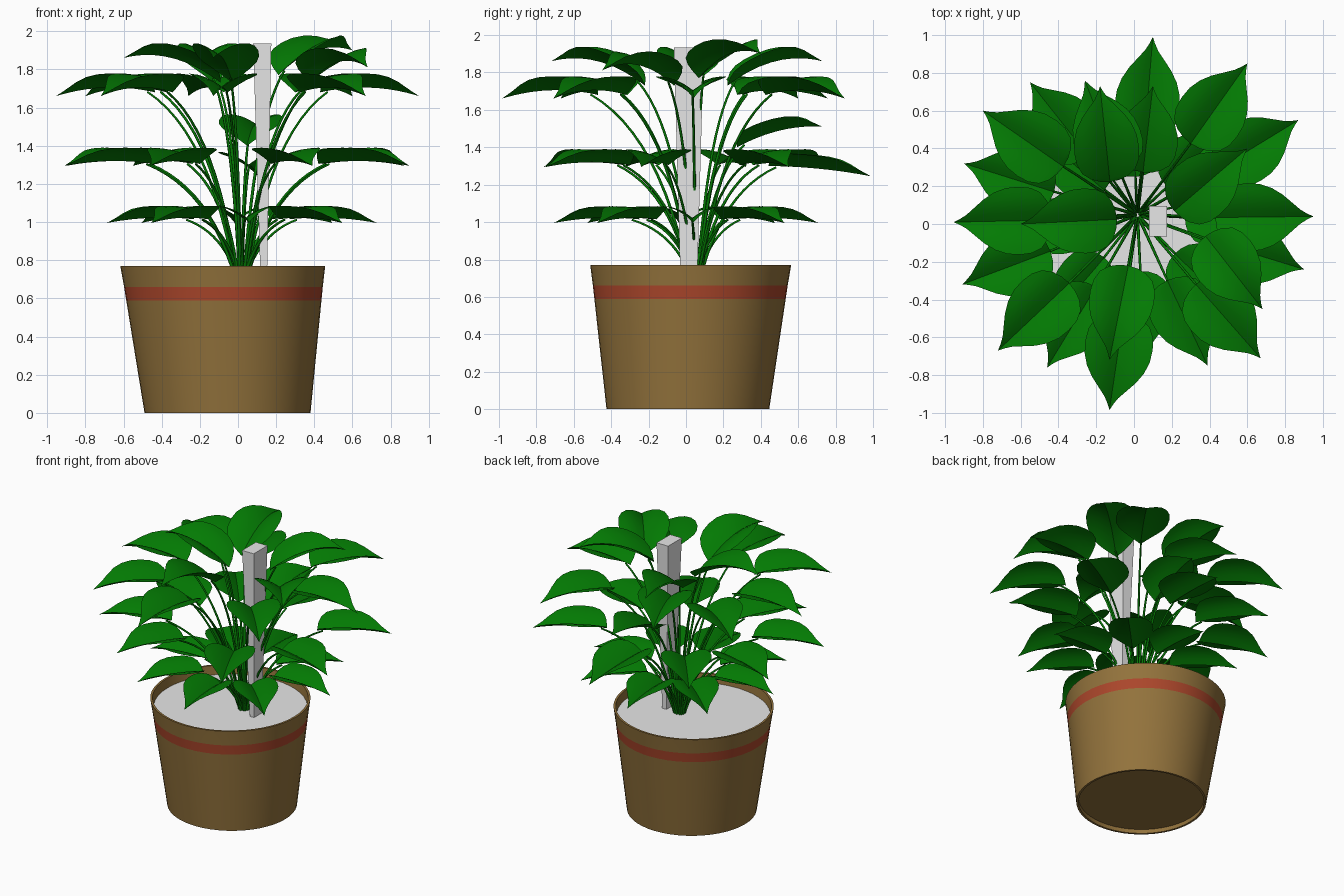
import bpy, bmesh, math
from mathutils import Vector

if "Cube" in bpy.data.objects:
    bpy.data.objects.remove(bpy.data.objects["Cube"])


def material(name, rgb):
    m = bpy.data.materials.new(name)
    m.diffuse_color = (*rgb, 1)
    m.use_nodes = True
    m.node_tree.nodes["Principled BSDF"].inputs["Base Color"].default_value = m.diffuse_color
    return m


LEAF = material("leaf_green", (0.001, 0.195, 0.001))
POT = material("pot_brown", (0.29, 0.17, 0.045))
BAND = material("band_red", (0.41, 0.062, 0.024))
PALE = material("pale_grey", (0.8, 0.8, 0.8))


def make_object(name, bm, mats, smooth=None):
    bmesh.ops.remove_doubles(bm, verts=bm.verts, dist=1e-5)
    me = bpy.data.meshes.new(name)
    bm.to_mesh(me)
    bm.free()
    ob = bpy.data.objects.new(name, me)
    bpy.context.collection.objects.link(ob)
    for m in mats:
        me.materials.append(m)
    if smooth:
        bpy.ops.object.select_all(action='DESELECT')
        ob.select_set(True)
        bpy.context.view_layer.objects.active = ob
        bpy.ops.object.shade_smooth_by_angle(angle=math.radians(smooth))
    return ob


def pot_centre(z):
    # the pot leans slightly as it rises
    k = z / 0.77
    return Vector((-0.055 - 0.025 * k, 0.01 + 0.015 * k, z))


def lathe(bm, profile, n=48):
    rings = []
    for r, z in profile:
        c = pot_centre(z)
        rings.append([bm.verts.new(c + Vector((r * math.cos(a), r * math.sin(a), 0)))
                      for a in (2 * math.pi * i / n for i in range(n))])
    for lo, hi in zip(rings, rings[1:]):
        for i in range(n):
            j = (i + 1) % n
            bm.faces.new((lo[i], lo[j], hi[j], hi[i]))
    return rings


# Pot: recessed base, tapered wall, flush band, thin rim
wall = lambda z: 0.435 + 0.1 * z / 0.77
bm = bmesh.new()
rings = lathe(bm, [(0.42, 0.03), (0.42, 0), (0.435, 0), (wall(0.59), 0.59), (wall(0.66), 0.66),
                   (0.537, 0.77), (0.522, 0.77), (0.512, 0.68)])
bm.faces.new(list(reversed(rings[0])))
for f in bm.faces:
    if 0.6 < f.calc_center_median().z < 0.65 and max(v.co.z for v in f.verts) < 0.67:
        f.material_index = 1
make_object("pot", bm, [POT, BAND], 35)

# Soil disc inside the rim
bm = bmesh.new()
rings = lathe(bm, [(0.514, 0.69), (0.516, 0.705)])
bm.faces.new(rings[1])
make_object("soil", bm, [PALE])

# Support stake, wider at the top
bm = bmesh.new()
bmesh.ops.create_cube(bm, size=1)
for v in bm.verts:
    top = v.co.z > 0
    sx, sy, cx, z = (0.095, 0.16, 0.127, 1.935) if top else (0.034, 0.09, 0.135, 0.70)
    v.co = Vector((cx + v.co.x * sx, 0.015 + v.co.y * sy, z))
make_object("support_stake", bm, [PALE])

# Leaf outline: (fraction of length, fraction of half width)
OUTLINE = [(0, 0.0), (0.012, 0.3), (0.045, 0.57), (0.11, 0.82), (0.21, 0.96), (0.33, 1), (0.46, 0.97),
           (0.58, 0.85), (0.69, 0.65), (0.79, 0.4), (0.87, 0.2), (0.94, 0.08), (1, 0)]
COLS = [-1, -0.75, -0.5, -0.25, 0, 0.25, 0.5, 0.75, 1]
# tier: length, half width, midrib z at base, middle and tip
TIERS = {
    "low": (0.46, 0.15, 1.015, 1.022, 0.995),
    "middle": (0.50, 0.17, 1.305, 1.32, 1.295),
    "high": (0.52, 0.18, 1.68, 1.705, 1.66),
    "top": (0.51, 0.172, 1.73, 1.86, 1.86),
    "top_high": (0.51, 0.172, 1.77, 1.90, 1.90),
    "top_low": (0.49, 0.172, 1.73, 1.84, 1.81),
    "back_mid": (0.46, 0.165, 1.40, 1.49, 1.51),
    "back_low": (0.55, 0.172, 1.30, 1.285, 1.245),
}
CENTRE = Vector((0.02, 0.03, 0))
ROOT = Vector((0.018, 0.05, 0))


def build_leaf(name, tx, ty, tier, turn=0):
    length, half, zb, zm, zt = TIERS[tier]
    tip = Vector((tx, ty, 0))
    ang = math.atan2(ty - CENTRE.y, tx - CENTRE.x) + math.radians(turn)
    d = Vector((math.cos(ang), math.sin(ang), 0))
    side = Vector((-d.y, d.x, 0))
    base = tip - d * length

    def height(t):
        return zb * (1 - t) * (1 - 2 * t) + zm * 4 * t * (1 - t) + zt * t * (2 * t - 1)

    # blade: folded upwards on both sides of a creased midrib, flattening at the edge
    bm = bmesh.new()
    rows = []
    for t, w in OUTLINE:
        row = []
        for s in COLS:
            e = abs(s) * w
            p = base + d * (length * t) + side * (s * w * half)
            p.z = height(t) + half * 0.41 * (1.95 * e - 0.95 * e * e)
            row.append(bm.verts.new(p))
        rows.append(row)
    for a, b in zip(rows, rows[1:]):
        for i in range(len(COLS) - 1):
            bm.faces.new((a[i], b[i], b[i + 1], a[i + 1]))
    make_object(name + "_blade", bm, [LEAF], 35)

    # stem: arched tube from the soil to the blade
    end = base + d * 0.04
    end.z = height(0.08) - 0.006
    start = ROOT + (end - ROOT) * 0.06
    start.z = 0.70
    mid = ROOT + (end - ROOT) * 0.33
    mid.z = 0.70 + (end.z - 0.70) * 0.78
    n, k = 12, 6
    bm = bmesh.new()
    tube = []
    for i in range(n + 1):
        t = i / n
        p = start * (1 - t) ** 2 + mid * 2 * t * (1 - t) + end * t * t
        tan = ((mid - start) * (1 - t) + (end - mid) * t).normalized()
        u = tan.cross(side).normalized()
        r = 0.009 - 0.003 * t
        tube.append([bm.verts.new(p + (side * math.cos(a) + u * math.sin(a)) * r)
                     for a in (2 * math.pi * j / k for j in range(k))])
    for a, b in zip(tube, tube[1:]):
        for j in range(k):
            bm.faces.new((a[j], a[(j + 1) % k], b[(j + 1) % k], b[j]))
    bmesh.ops.recalc_face_normals(bm, faces=bm.faces)
    make_object(name + "_stem", bm, [LEAF], 70)


# Lowest ring of eight leaves
for i in range(8):
    a = math.radians(3 + 45 * i)
    build_leaf(f"low_leaf_{i}", 0.02 + 0.71 * math.cos(a), 0.71 * math.sin(a), "low")

# Upper leaves by tip position, with an optional turn off the radial direction
LEAVES = {
    "middle": [(0.87, 0.55), (0.9, -0.24), (0.39, -0.75), (-0.46, -0.76), (-0.91, -0.32),
               (-0.9, 0.32), (-0.55, 0.75)],
    "high": [(0.95, 0.04), (0.6, 0.85), (-0.8, 0.6), (-0.955, 0.01), (-0.72, -0.67),
             (-0.13, -0.985), (0.67, -0.71), (-0.26, 0.76)],
    "top": [(-0.13, -0.72), (-0.6, 0.0), (-0.18, 0.73, -10)],
    "top_high": [(0.6, 0.4, 8)],
    "top_low": [(0.68, -0.45, -16)],
    "back_mid": [(0.1, 0.73)],
    "back_low": [(0.1, 0.99)],
}
for tier, tips in LEAVES.items():
    for i, (x, y, *turn) in enumerate(tips):
        build_leaf(f"{tier}_leaf_{i}", x, y, tier, *turn)
